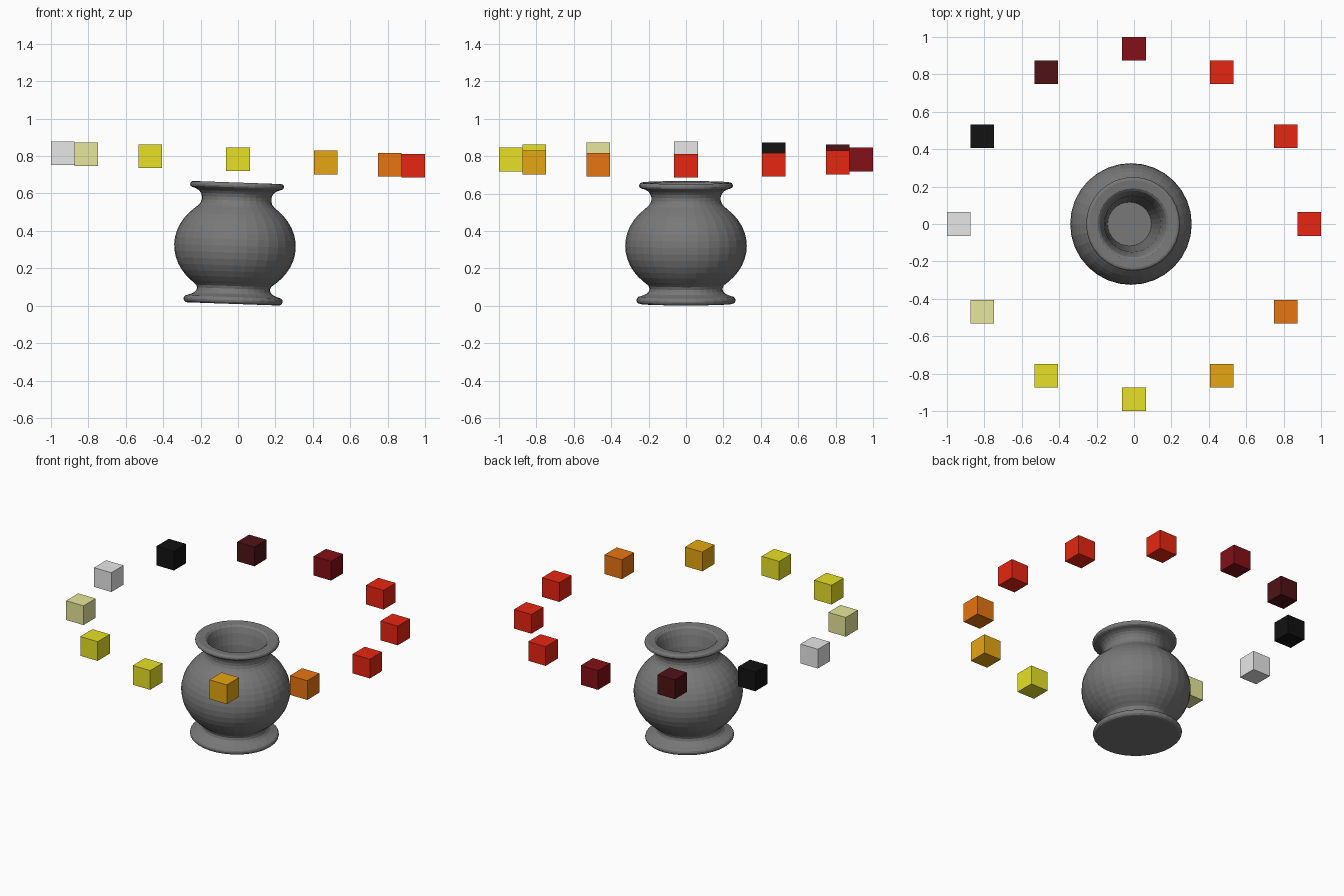
import bpy, bmesh
from math import sin, cos, pi, radians
from mathutils import Matrix

if "Cube" in bpy.data.objects:
    bpy.data.objects.remove(bpy.data.objects["Cube"], do_unlink=True)

SEGMENTS = 32
TILT = 2.0


def material(name, r, g, b):
    m = bpy.data.materials.new(name)
    m.use_nodes = True
    m.diffuse_color = (r, g, b, 1)
    m.node_tree.nodes["Principled BSDF"].inputs["Base Color"].default_value = (r, g, b, 1)
    return m


def add_object(name, bm, mat):
    mesh = bpy.data.meshes.new(name)
    bm.to_mesh(mesh)
    bm.free()
    mesh.materials.append(mat)
    obj = bpy.data.objects.new(name, mesh)
    bpy.context.collection.objects.link(obj)
    return obj


def arc(r, z, width, height, start, end, steps):
    """Points (radius, height) along part of an ellipse."""
    angles = [radians(start + (end - start) * i / steps) for i in range(steps + 1)]
    return [(r + width * cos(a), z + height * sin(a)) for a in angles]


def lathe(profile):
    """Spin a profile that starts and ends on the axis."""
    bm = bmesh.new()
    verts = [bm.verts.new((r, 0, z)) for r, z in profile]
    edges = [bm.edges.new(pair) for pair in zip(verts, verts[1:])]
    bmesh.ops.spin(bm, geom=verts + edges, axis=(0, 0, 1), cent=(0, 0, 0),
                   steps=SEGMENTS, angle=2 * pi)
    bmesh.ops.remove_doubles(bm, verts=bm.verts, dist=0.0005)
    bmesh.ops.recalc_face_normals(bm, faces=bm.faces)
    return bm


white = material("white", 1, 1, 1)
khaki = material("pale khaki", 1, 1, 0.41)
yellow = material("yellow", 1, 0.94, 0.024)
gold = material("gold", 1, 0.48, 0.007)
orange = material("orange", 1, 0.22, 0.007)
red = material("red", 1, 0.024, 0.007)
maroon = material("maroon", 0.23, 0.005, 0.008)
dark_maroon = material("dark maroon", 0.08, 0.006, 0.008)
black = material("black", 0.006, 0.006, 0.006)
grey = material("pot grey", 0.19, 0.19, 0.19)

# Pot: foot, round belly, neck, rolled rim, then the tapering inside
profile = [(0, 0)]
profile += arc(0.245, 0.02, 0.02, 0.02, -90, 90, 6)
profile += arc(0.245, 0.08, 0.05, 0.036, 250, 130, 5)
profile += arc(0.0, 0.31, 0.325, 0.268, -46, 46, 12)
profile += arc(0.235, 0.562, 0.05, 0.052, 230, 110, 6)
profile += arc(0.235, 0.633, 0.016, 0.016, -70, 90, 5)
profile += [(0.19, 0.645), (0.178, 0.635), (0.165, 0.6), (0.15, 0.53),
            (0.14, 0.4), (0.13, 0.25), (0.117, 0.08), (0, 0.08)]
pot = add_object("pot", lathe(profile), grey)
pot.matrix_world = Matrix.Translation((-0.027, 0, 0.01)) @ Matrix.Rotation(radians(TILT), 4, "Y")

# Ring of floating cubes, counter-clockwise from the left, on the same tilt
ring = [red, red, red, maroon, dark_maroon, black,
        white, khaki, yellow, yellow, gold, orange]
for i, mat in enumerate(ring):
    angle = i * pi / 6
    x, y = 0.937 * cos(angle), 0.937 * sin(angle)
    bm = bmesh.new()
    bmesh.ops.create_cube(bm, size=0.126)
    cube = add_object(f"ring_cube_{i + 1}", bm, mat)
    cube.location = (x, y, 0.782 - x * sin(radians(TILT)))
